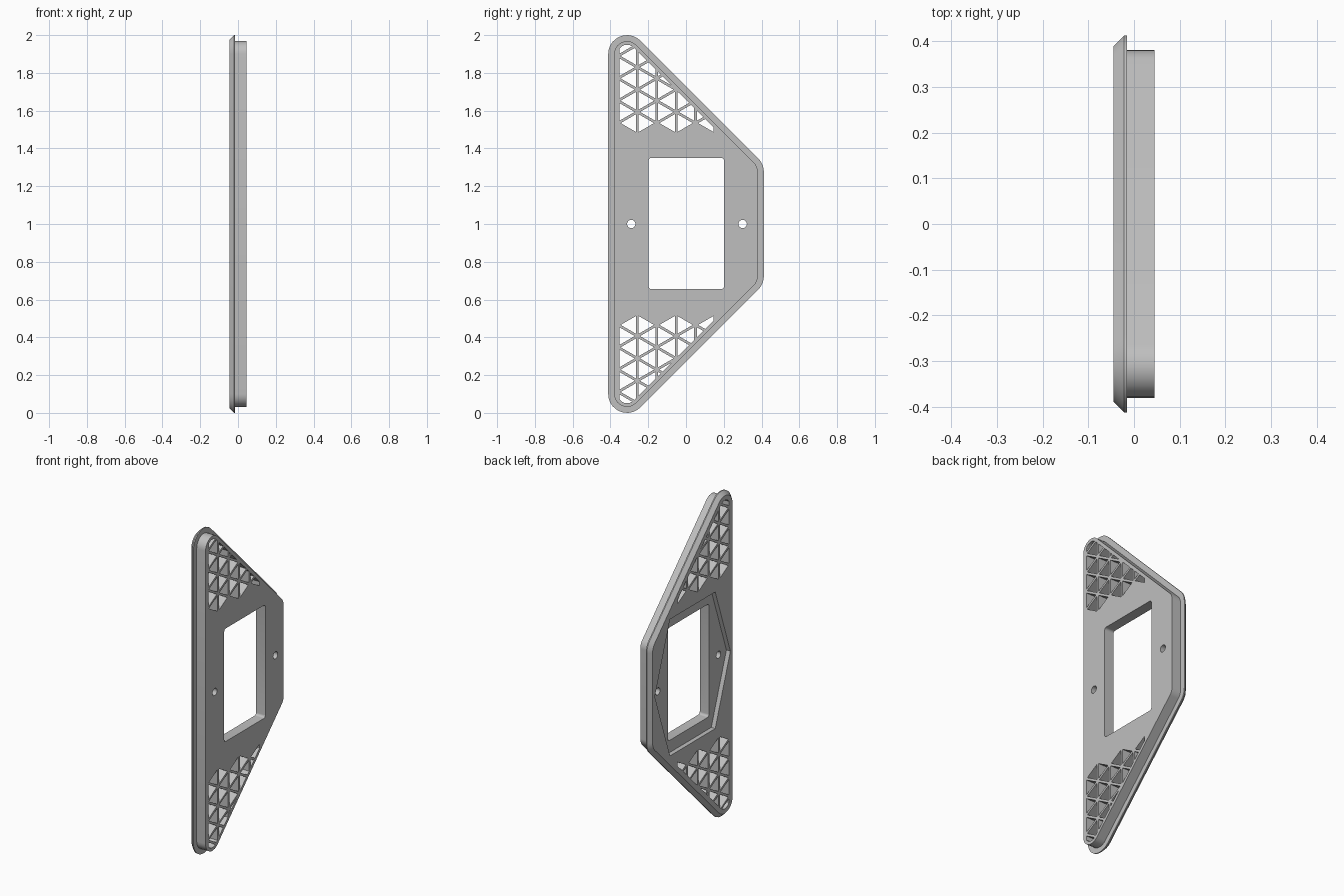
import bpy, bmesh, math
from math import cos, sin, pi

cube = bpy.data.objects.get("Cube")
if cube:
    bpy.data.objects.remove(cube)

grey = bpy.data.materials.new("grey_plastic")
colour = (0.52, 0.52, 0.52, 1)
grey.use_nodes = True
grey.diffuse_color = colour
grey.node_tree.nodes["Principled BSDF"].inputs["Base Color"].default_value = colour


def rounded(centres, r, steps=10):
    """Convex (y, z) outline: arcs of radius r round counter-clockwise centres."""
    pts = []
    n = len(centres)
    for i, (cy, cz) in enumerate(centres):
        py, pz = centres[i - 1]
        ny, nz = centres[(i + 1) % n]
        a = math.atan2(cz - pz, cy - py) - pi / 2
        b = math.atan2(nz - cz, ny - cy) - pi / 2
        sweep = (b - a) % (2 * pi)
        for k in range(steps + 1):
            t = a + sweep * k / steps
            pts.append((cy + r * cos(t), cz + r * sin(t)))
    return pts


def loft(bm, sections):
    """Closed solid through (x, outline) sections with equal point counts."""
    rings = [[bm.verts.new((x, y, z)) for y, z in pts] for x, pts in sections]
    for a, b in zip(rings, rings[1:]):
        for i in range(len(a)):
            bm.faces.new((a[i - 1], a[i], b[i], b[i - 1]))
    bm.faces.new(rings[0][::-1])
    bm.faces.new(rings[-1])


def finish(bm, name):
    bmesh.ops.recalc_face_normals(bm, faces=bm.faces)
    mesh = bpy.data.meshes.new(name)
    bm.to_mesh(mesh)
    bm.free()
    obj = bpy.data.objects.new(name, mesh)
    bpy.context.collection.objects.link(obj)
    mesh.materials.append(grey)
    return obj


def clip(poly, border):
    """Keep the part of a polygon inside a convex counter-clockwise border."""
    for i in range(len(border)):
        (ay, az), (by, bz) = border[i - 1], border[i]

        def side(p):
            return (by - ay) * (p[1] - az) - (bz - az) * (p[0] - ay)
        out = []
        for j in range(len(poly)):
            p, q = poly[j - 1], poly[j]
            sp, sq = side(p), side(q)
            if (sp > 0) != (sq > 0):
                t = sp / (sp - sq)
                out.append((p[0] + t * (q[0] - p[0]), p[1] + t * (q[1] - p[1])))
            if sq > 0:
                out.append(q)
        poly = out
        if len(poly) < 3:
            return []
    return poly


def area(poly):
    return abs(sum(poly[i - 1][0] * poly[i][1] - poly[i][0] * poly[i - 1][1]
                   for i in range(len(poly)))) / 2


# Plate: chamfered flange with a narrower raised body
corners = [(-0.312, 0.1), (0.312, 0.724), (0.312, 1.276), (-0.312, 1.9)]
bm = bmesh.new()
loft(bm, [(x, rounded(corners, r)) for x, r in
          ((-0.045, 0.077), (-0.022, 0.1), (-0.015, 0.1), (-0.015, 0.068), (0.045, 0.068))])
plate = finish(bm, "mounting_plate")

# Through openings: window, screw holes and triangular lattice
holes = [rounded([(-0.183, 0.67), (0.187, 0.67), (0.187, 1.335), (-0.183, 1.335)], 0.015, 5)]
for y in (-0.29, 0.3):
    holes.append([(y + 0.022 * cos(k * pi / 12), 1 + 0.022 * sin(k * pi / 12)) for k in range(24)])

border = rounded(corners, 0.049)
pitch = 0.1025
side_len = pitch * 2 / math.sqrt(3)
strut = 0.007
scale = 1 - strut * 3 / pitch
for col in range(6):
    for row in range(5):
        for way in (-1, 1):
            if (col, way) in ((0, -1), (5, 1)):
                continue
            y = -0.36 + pitch * col
            z = 1.475 + side_len * (row + (0.5 if col % 2 == 0 else 0))
            tri = [(y, z), (y, z + side_len), (y + way * pitch, z + side_len / 2)]
            my, mz = y + way * pitch / 3, z + side_len / 2
            tri = [(my + (a - my) * scale, mz + (b - mz) * scale) for a, b in tri]
            tri = clip(tri, border)
            if tri and area(tri) > 0.0001:
                holes.append(tri)
                holes.append([(a, 2 - b) for a, b in tri])

bm = bmesh.new()
for pts in holes:
    loft(bm, [(-0.1, pts), (0.1, pts)])
openings = finish(bm, "openings_cutter")

# Six-sided recess round the window on the flange side
hexagon = [(0.367, 1), (0.22, 1.42), (-0.22, 1.42), (-0.367, 1), (-0.22, 0.58), (0.22, 0.58)]
bm = bmesh.new()
loft(bm, [(-0.1, hexagon), (-0.018, hexagon)])
recess = finish(bm, "recess_cutter")

bpy.ops.object.select_all(action='DESELECT')
bpy.context.view_layer.objects.active = plate
plate.select_set(True)
for cutter in (recess, openings):
    cutter.hide_render = True
    mod = plate.modifiers.new("cut", 'BOOLEAN')
    mod.operation = 'DIFFERENCE'
    mod.solver = 'EXACT'
    mod.object = cutter
    bpy.ops.object.modifier_apply(modifier=mod.name)
    bpy.data.objects.remove(cutter)

bpy.ops.object.shade_smooth_by_angle(angle=math.radians(30))
